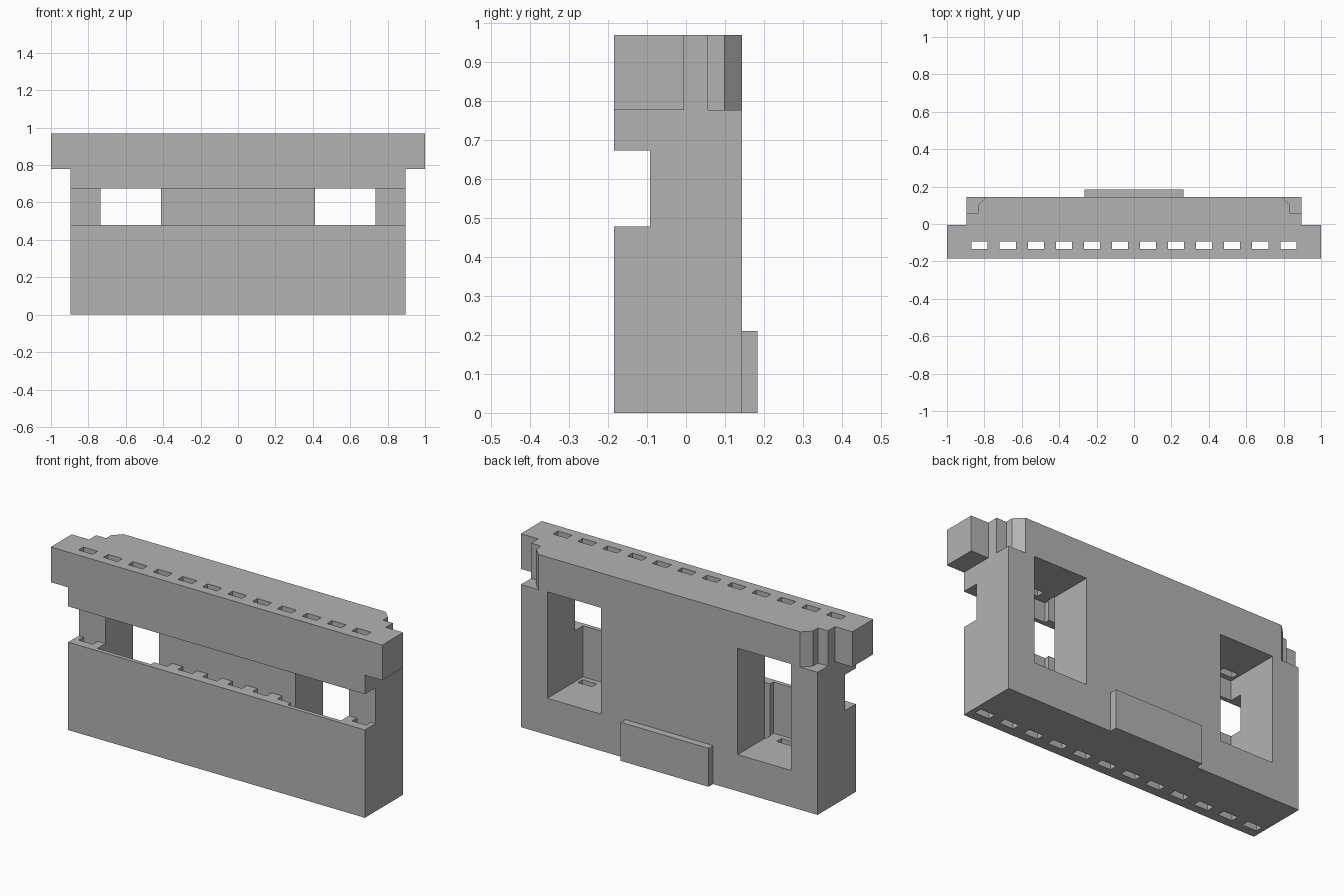
import bpy
import bmesh

if "Cube" in bpy.data.objects:
    bpy.data.objects.remove(bpy.data.objects["Cube"])

grey = bpy.data.materials.new("plastic grey")
grey.use_nodes = True
COLOUR = (0.45, 0.45, 0.45, 1)
grey.diffuse_color = COLOUR
grey.node_tree.nodes["Principled BSDF"].inputs["Base Color"].default_value = COLOUR


def prism(name, outlines, z0, z1):
    """Extrude one or more flat xy outlines from z0 to z1."""
    bm = bmesh.new()
    for outline in outlines:
        face = bm.faces.new([bm.verts.new((x, y, z0)) for x, y in outline])
        top = bmesh.ops.extrude_face_region(bm, geom=[face])["geom"]
        for v in top:
            if isinstance(v, bmesh.types.BMVert):
                v.co.z = z1
    bmesh.ops.recalc_face_normals(bm, faces=bm.faces)
    mesh = bpy.data.meshes.new(name)
    bm.to_mesh(mesh)
    bm.free()
    obj = bpy.data.objects.new(name, mesh)
    bpy.context.collection.objects.link(obj)
    mesh.materials.append(grey)
    return obj


def rect(x0, x1, y0, y1):
    return [(x0, y0), (x1, y0), (x1, y1), (x0, y1)]


def both(outline):
    """The outline and its mirror image across x = 0."""
    return [outline, [(-x, y) for x, y in outline]]


def cut(target, cutter):
    mod = target.modifiers.new("cut", "BOOLEAN")
    mod.operation = "DIFFERENCE"
    mod.solver = "EXACT"
    mod.object = cutter
    bpy.context.view_layer.objects.active = target
    bpy.ops.object.modifier_apply(modifier=mod.name)
    bpy.data.objects.remove(cutter)


TOP, FLANGE_Z, SIDE = 0.97, 0.778, 0.895
FRONT, BACK, SLOT_Y = -0.185, 0.144, -0.093

# Housing block, trimmed to leave the wide flange at the top front
housing = prism("housing", [rect(-1, 1, FRONT, BACK)], 0, TOP)
cut(housing, prism("side_trim", both(rect(SIDE, 1.2, -0.4, 0.4)), -0.2, FLANGE_Z))
cut(housing, prism("flange_trim", both(rect(SIDE, 1.2, -0.005, 0.4)), 0.5, 1.2))

# Stepped and chamfered rear top corners
corner = [(0.835, 0.056), (1.2, 0.056), (1.2, 0.244), (0.69, 0.244), (0.835, 0.099)]
cut(housing, prism("corner_notch", both(corner), FLANGE_Z, 1.2))

# Deep rear pockets
cut(housing, prism("pocket", both(rect(0.413, 0.735, -0.162, 0.4)), 0.2, 0.78))

# Row of pin holes through the full height
holes = [rect(x - 0.043, x + 0.043, -0.135, SLOT_Y)
         for x in (0.15 * (i - 5.5) for i in range(12))]
cut(housing, prism("pin_holes", holes, -0.2, 1.2))

# Long slot across the front
cut(housing, prism("front_slot", [rect(-1.2, 1.2, -0.4, SLOT_Y)], 0.479, 0.674))

# Key tab low on the back
prism("key_tab", [rect(-0.265, 0.265, BACK, 0.184)], 0, 0.21)
